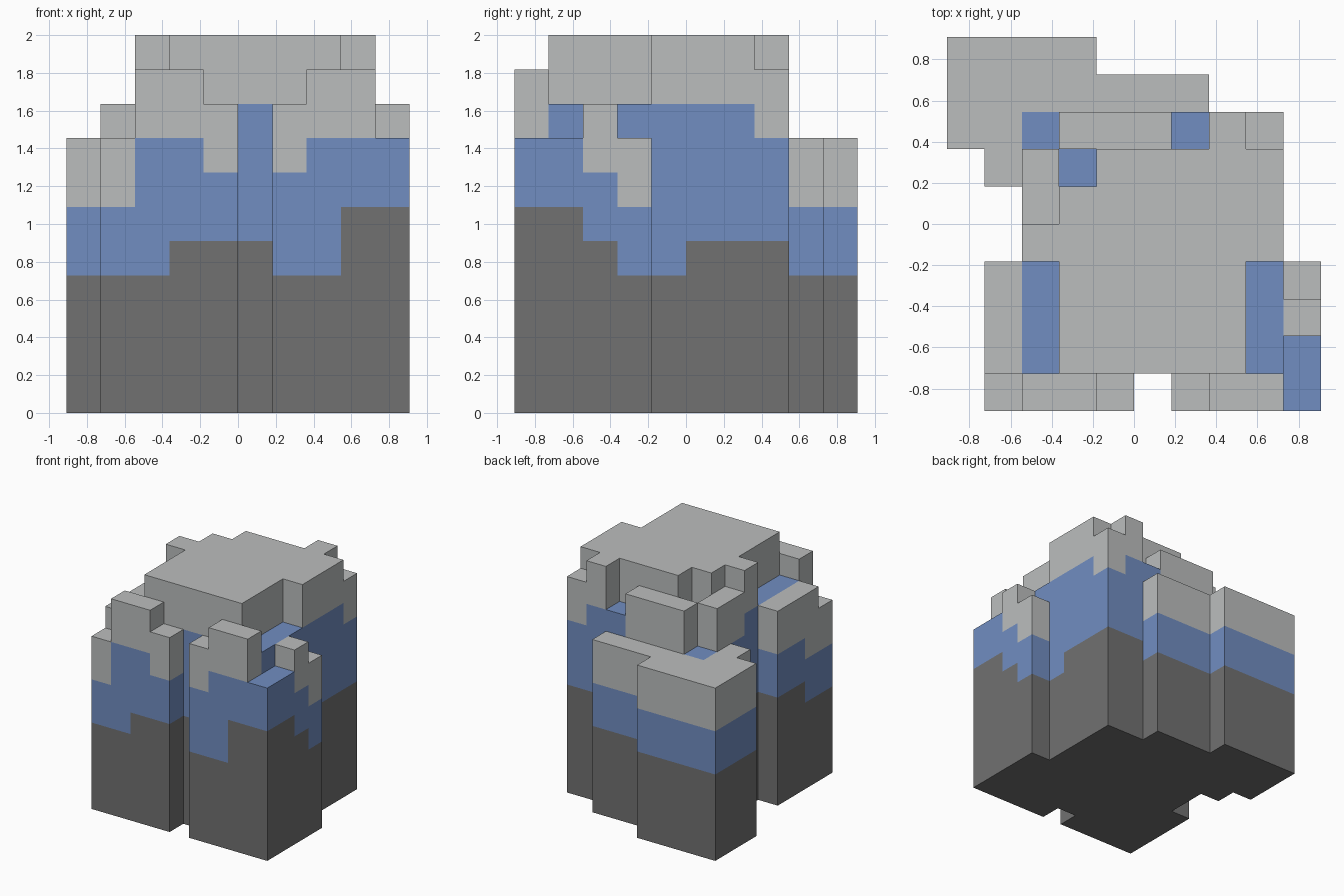
import bpy
import bmesh

UNIT = 2 / 11          # edge length of one block
ROUND = 1e-4

cube = bpy.data.objects.get("Cube")
if cube:
    bpy.data.objects.remove(cube)


def make_material(name, red, green, blue):
    material = bpy.data.materials.new(name)
    colour = (red, green, blue, 1)
    material.diffuse_color = colour
    material.use_nodes = True
    shader = material.node_tree.nodes["Principled BSDF"]
    shader.inputs["Base Color"].default_value = colour
    shader.inputs["Roughness"].default_value = 0.9
    return material


materials = [
    make_material("dark stone", 0.165, 0.165, 0.165),
    make_material("blue stone", 0.165, 0.27, 0.535),
    make_material("pale stone", 0.5, 0.515, 0.515),
]

# Every block column stores its part and the tops of its three colour layers
columns = {}


def stack(part, xs, ys, dark, blue, top):
    for x in range(*xs):
        for y in range(*ys):
            columns[x, y] = (part, dark, blue, top)


# Central pillar, then the lower steps around its edges
core = "central_pillar"
stack(core, (-2, 4), (-4, 3), 5, 9, 11)
stack(core, (-3, -2), (-1, 0), 5, 9, 11)
stack(core, (3, 4), (-1, 0), 4, 9, 11)
stack(core, (3, 4), (2, 3), 5, 8, 10)
stack(core, (-3, -2), (0, 2), 5, 8, 10)
stack(core, (-2, 1), (2, 3), 5, 8, 10)
for x in (-3, 3):
    stack(core, (x, x + 1), (-4, -1), 5, 9, 9)
stack(core, (-2, -1), (1, 2), 5, 9, 9)
stack(core, (1, 2), (2, 3), 5, 9, 9)

# Front ledge beside the notch, on the -x side
ledge = "front_right_ledge"
stack(ledge, (-4, -3), (-5, -4), 4, 6, 8)
stack(ledge, (-4, -3), (-4, -3), 4, 6, 9)
stack(ledge, (-4, -3), (-3, -1), 5, 7, 9)
stack(ledge, (-3, -2), (-5, -4), 4, 8, 10)
stack(ledge, (-2, -1), (-5, -4), 5, 8, 10)
stack(ledge, (-1, 0), (-5, -4), 5, 7, 9)

# Front ledge beside the notch, on the +x side
ledge = "front_left_ledge"
stack(ledge, (1, 2), (-5, -4), 4, 7, 9)
stack(ledge, (2, 3), (-5, -4), 4, 8, 10)
stack(ledge, (3, 4), (-5, -4), 6, 8, 10)
stack(ledge, (4, 5), (-5, -3), 6, 8, 8)
stack(ledge, (4, 5), (-3, -2), 5, 7, 9)
stack(ledge, (4, 5), (-2, -1), 4, 6, 8)

# Low outcrop wrapped round the rear corner
outcrop = "rear_outcrop"
stack(outcrop, (-5, -1), (3, 5), 4, 6, 8)
stack(outcrop, (-5, -3), (2, 3), 4, 6, 8)
stack(outcrop, (-1, 2), (3, 4), 4, 6, 8)
stack(outcrop, (-4, -3), (1, 2), 4, 6, 8)
stack(outcrop, (-3, -2), (2, 3), 4, 8, 8)


def layer(column, z):
    part, dark, blue, top = column
    return 0 if z < dark else 1 if z < blue else 2


def solid(x, y, z):
    return (x, y) in columns and 0 <= z < columns[x, y][3]


def add_face(bm, cell, axis, sign, index):
    """Add the side of a block that looks along sign * axis."""
    u, v = (axis + 1) % 3, (axis + 2) % 3
    corners = [(0, 0), (1, 0), (1, 1), (0, 1)]
    verts = []
    for a, b in corners[::sign]:
        point = list(cell)
        point[axis] += sign > 0
        point[u] += a
        point[v] += b
        verts.append(bm.verts.new([c * UNIT for c in point]))
    bm.faces.new(verts).material_index = index


def build_part(part):
    bm = bmesh.new()
    for (x, y), column in columns.items():
        if column[0] != part:
            continue
        for z in range(column[3]):
            for axis in range(3):
                for sign in (-1, 1):
                    beside = [x, y, z]
                    beside[axis] += sign
                    if not solid(*beside):
                        add_face(bm, (x, y, z), axis, sign, layer(column, z))
    # Join the block sides into large flat faces of one colour
    bmesh.ops.remove_doubles(bm, verts=bm.verts, dist=ROUND)
    bmesh.ops.dissolve_limit(bm, angle_limit=0.01, verts=bm.verts,
                             edges=bm.edges, delimit={'MATERIAL'})
    mesh = bpy.data.meshes.new(part)
    bm.to_mesh(mesh)
    bm.free()
    for material in materials:
        mesh.materials.append(material)
    bpy.context.collection.objects.link(bpy.data.objects.new(part, mesh))


for part in sorted({column[0] for column in columns.values()}):
    build_part(part)
